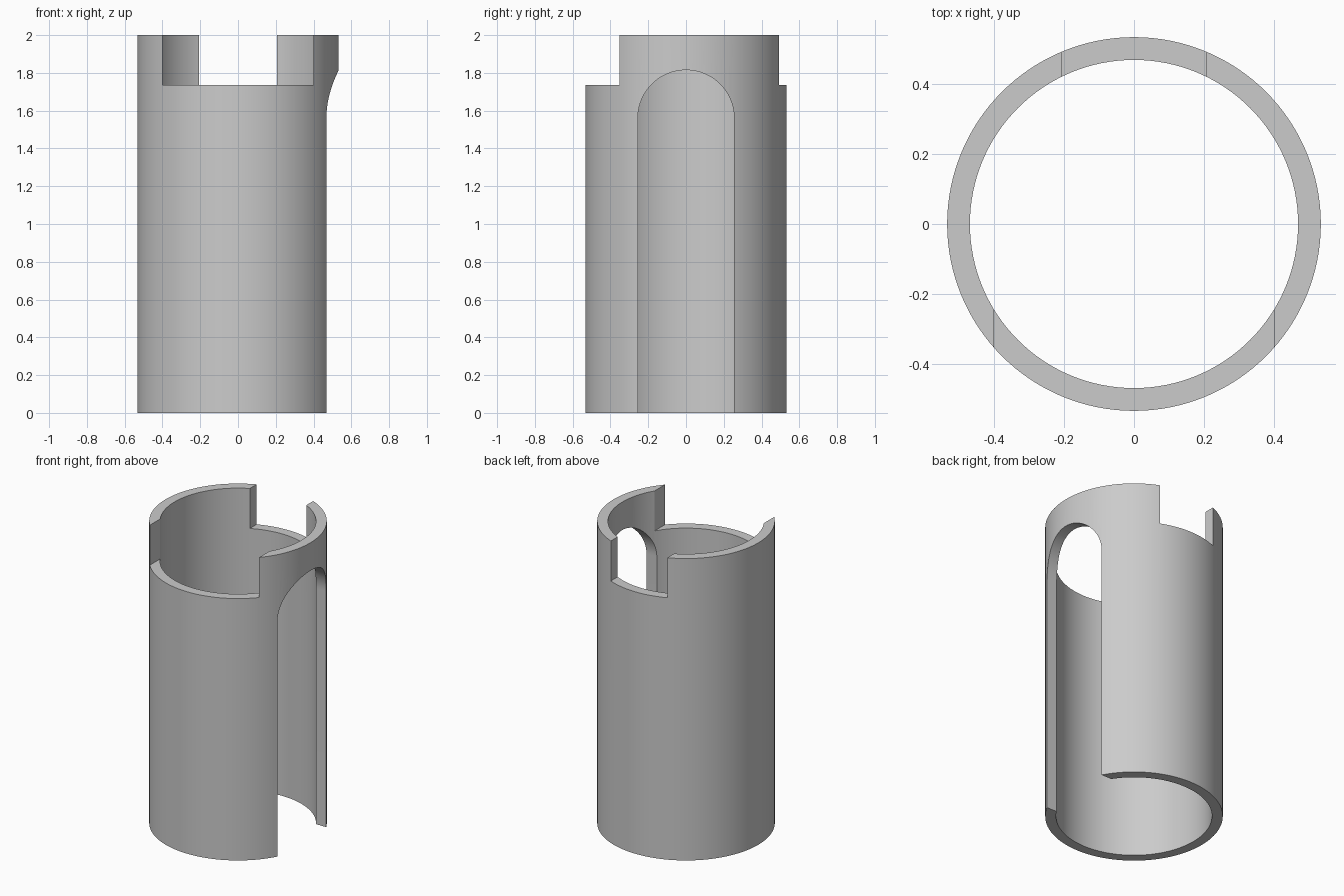
import bpy
import bmesh
import math

OUTER, INNER, HEIGHT = 0.533, 0.468, 2.0
NOTCH_Z = 1.735
SLOT_R, SLOT_SPRING = 0.255, 1.56

if "Cube" in bpy.data.objects:
    bpy.data.objects.remove(bpy.data.objects["Cube"], do_unlink=True)

grey = bpy.data.materials.new("light grey")
grey.use_nodes = True
grey.diffuse_color = (0.6, 0.6, 0.6, 1)
grey.node_tree.nodes["Principled BSDF"].inputs["Base Color"].default_value = (0.6, 0.6, 0.6, 1)


def prism(name, outline, offset):
    """Extrude a closed outline into a solid object."""
    bm = bmesh.new()
    face = bm.faces.new([bm.verts.new(p) for p in outline])
    new = bmesh.ops.extrude_face_region(bm, geom=[face])["geom"]
    bmesh.ops.translate(bm, vec=offset, verts=[v for v in new if isinstance(v, bmesh.types.BMVert)])
    bmesh.ops.recalc_face_normals(bm, faces=bm.faces)
    mesh = bpy.data.meshes.new(name)
    bm.to_mesh(mesh)
    bm.free()
    mesh.materials.append(grey)
    obj = bpy.data.objects.new(name, mesh)
    bpy.context.collection.objects.link(obj)
    return obj


def circle(radius, z, steps=128):
    return [(radius * math.cos(math.tau * i / steps), radius * math.sin(math.tau * i / steps), z)
            for i in range(steps)]


def notch(name, half_width, y_end):
    outline = [(-half_width, 0, NOTCH_Z), (half_width, 0, NOTCH_Z),
               (half_width, y_end, NOTCH_Z), (-half_width, y_end, NOTCH_Z)]
    return prism(name, outline, (0, 0, 1))


# Tube wall and its bore
sleeve = prism("sleeve", circle(OUTER, 0), (0, 0, HEIGHT))
bore = prism("bore_cutter", circle(INNER, -0.1), (0, 0, HEIGHT + 0.2))

# Round-topped slot through the left wall
arch = [(0.1, SLOT_R * math.cos(math.pi * i / 48), SLOT_SPRING + SLOT_R * math.sin(math.pi * i / 48))
        for i in range(49)]
slot = prism("slot_cutter", arch + [(0.1, -SLOT_R, -0.1), (0.1, SLOT_R, -0.1)], (1, 0, 0))

# Wide front notch and narrow back notch in the rim
cutters = [bore, slot, notch("front_notch_cutter", 0.40, -1), notch("back_notch_cutter", 0.207, 1)]

bpy.ops.object.select_all(action="DESELECT")
sleeve.select_set(True)
bpy.context.view_layer.objects.active = sleeve
for cutter in cutters:
    mod = sleeve.modifiers.new(cutter.name, "BOOLEAN")
    mod.operation = "DIFFERENCE"
    mod.solver = "EXACT"
    mod.object = cutter
    bpy.ops.object.modifier_apply(modifier=mod.name)
    bpy.data.objects.remove(cutter, do_unlink=True)

bpy.ops.object.shade_smooth_by_angle(angle=math.radians(30))
